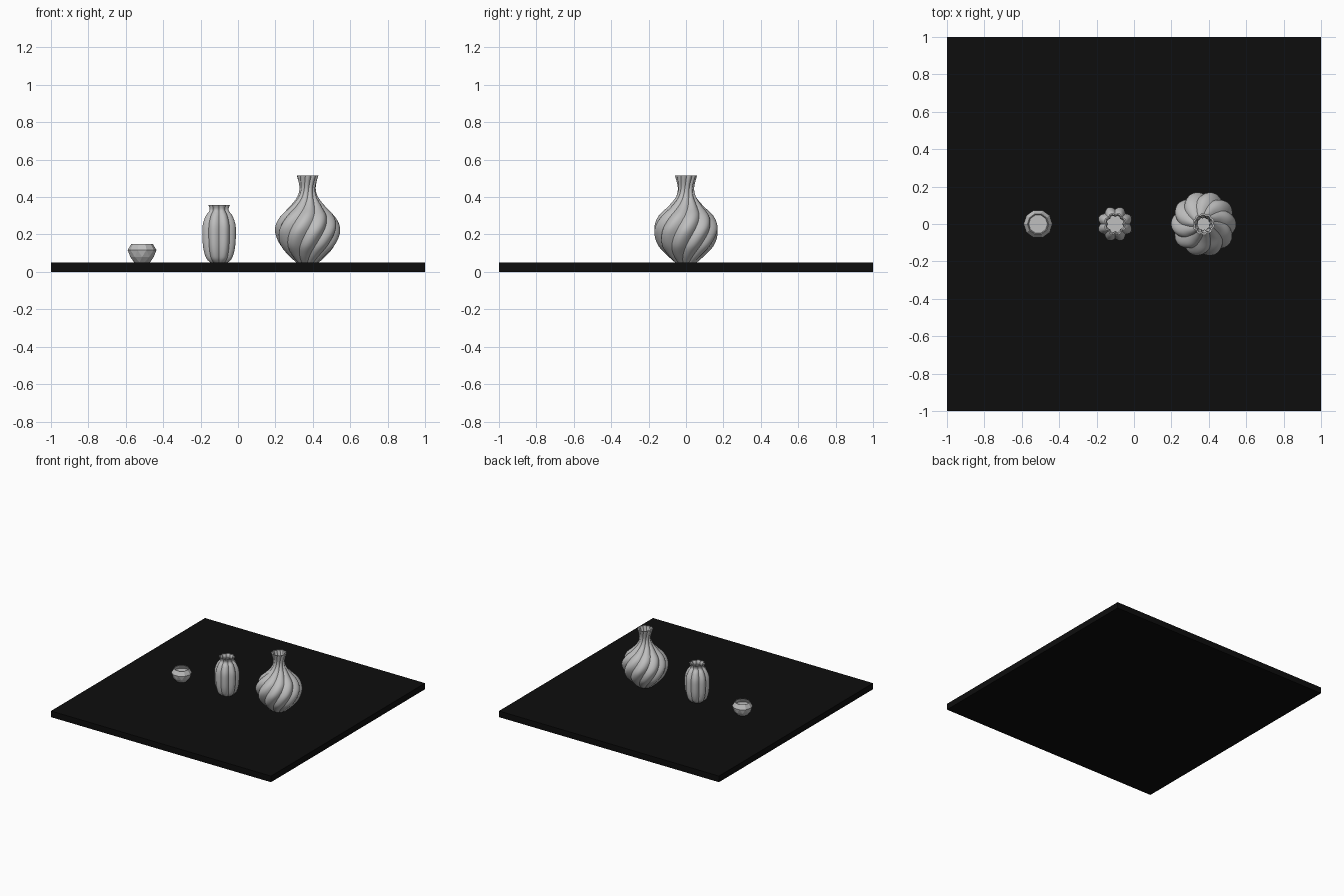
import bpy, bmesh
from math import pi, cos, sin, radians

if "Cube" in bpy.data.objects:
    bpy.data.objects.remove(bpy.data.objects["Cube"])


def material(name, v):
    m = bpy.data.materials.new(name)
    m.diffuse_color = (v, v, v, 1)
    m.use_nodes = True
    m.node_tree.nodes["Principled BSDF"].inputs["Base Color"].default_value = m.diffuse_color
    return m


clay = material("pale_grey_clay", 0.52)
black = material("black_table", 0.004)


def finish(bm, name, mat, smooth=None):
    bmesh.ops.recalc_face_normals(bm, faces=bm.faces)
    me = bpy.data.meshes.new(name)
    bm.to_mesh(me)
    bm.free()
    me.materials.append(mat)
    ob = bpy.data.objects.new(name, me)
    bpy.context.collection.objects.link(ob)
    if smooth:
        bpy.ops.object.select_all(action='DESELECT')
        ob.select_set(True)
        bpy.context.view_layer.objects.active = ob
        bpy.ops.object.shade_smooth_by_angle(angle=radians(smooth))
    return ob


def spline(pts, steps=5):
    """Catmull-Rom curve through (radius, height) points."""
    p = [pts[0]] + pts + [pts[-1]]
    out = []
    for i in range(1, len(p) - 2):
        for s in range(steps):
            t = s / steps
            out.append(tuple(0.5 * (2 * b + (c - a) * t + (2 * a - 5 * b + 4 * c - d) * t * t
                                    + (3 * b - a - 3 * c + d) * t ** 3)
                             for a, b, c, d in zip(p[i - 1], p[i], p[i + 1], p[i + 2])))
    return out + [pts[-1]]


def skin(bm, rings, triangles=()):
    """Join rings of vertices, cap both ends."""
    n = len(rings[0])
    for k, (a, b) in enumerate(zip(rings, rings[1:])):
        for i in range(n):
            j = (i + 1) % n
            if k in triangles:
                bm.faces.new((a[i], a[j], b[i]))
                bm.faces.new((a[j], b[j], b[i]))
            else:
                bm.faces.new((a[i], a[j], b[j], b[i]))
    bm.faces.new(rings[0])
    bm.faces.new(rings[-1])


def lobed_vase(name, x, outer, lobes, depth, twist, wall, seg=8):
    curve = spline(outer)
    inner = [(max(r - wall, 0.01), z) for r, z in reversed(curve) if z > 0.065]
    z0, z1 = curve[0][1], curve[-1][1]
    n = lobes * seg
    bm = bmesh.new()
    rings = []
    for r, z in curve + inner:
        turn = twist * (z - z0) / (z1 - z0)
        ring = []
        for i in range(n):
            a = 2 * pi * i / n
            rr = r * (1 - depth * (1 - abs(sin(lobes * a / 2))))
            b = a + turn - pi / 2
            ring.append(bm.verts.new((x + rr * cos(b), rr * sin(b), z)))
        rings.append(ring)
    skin(bm, rings)
    finish(bm, name, clay, 35)


# Table slab
bm = bmesh.new()
bmesh.ops.create_cube(bm, size=1)
for v in bm.verts:
    v.co = (v.co.x * 2, v.co.y * 2, (v.co.z + 0.5) * 0.05)
finish(bm, "table_slab", black)

# Small faceted bowl: lower rings are staggered by half a side
bm = bmesh.new()
SIDES = 10
rings = []
for r, z, shift in ((0.042, 0.05, 0), (0.066, 0.08, 0.5), (0.077, 0.117, 1), (0.057, 0.15, 1),
                    (0.053, 0.15, 1), (0.07, 0.117, 1), (0.05, 0.065, 1)):
    rings.append([bm.verts.new((-0.513 + r * cos(2 * pi * (i + shift) / SIDES),
                                r * sin(2 * pi * (i + shift) / SIDES), z))
                  for i in range(SIDES)])
skin(bm, rings, triangles=(0, 1))
finish(bm, "faceted_bowl", clay)

# Medium ribbed vase
lobed_vase("ribbed_vase", -0.101,
           [(0.05, 0.05), (0.074, 0.075), (0.09, 0.13), (0.095, 0.2), (0.092, 0.255),
            (0.075, 0.3), (0.056, 0.325), (0.054, 0.34), (0.061, 0.357)],
           8, 0.17, 0, 0.008)

# Large twisted vase
lobed_vase("twisted_vase", 0.372,
           [(0.06, 0.05), (0.104, 0.09), (0.148, 0.14), (0.172, 0.2), (0.171, 0.25),
            (0.146, 0.3), (0.096, 0.35), (0.056, 0.4), (0.044, 0.45), (0.059, 0.515)],
           10, 0.12, radians(95), 0.01)
